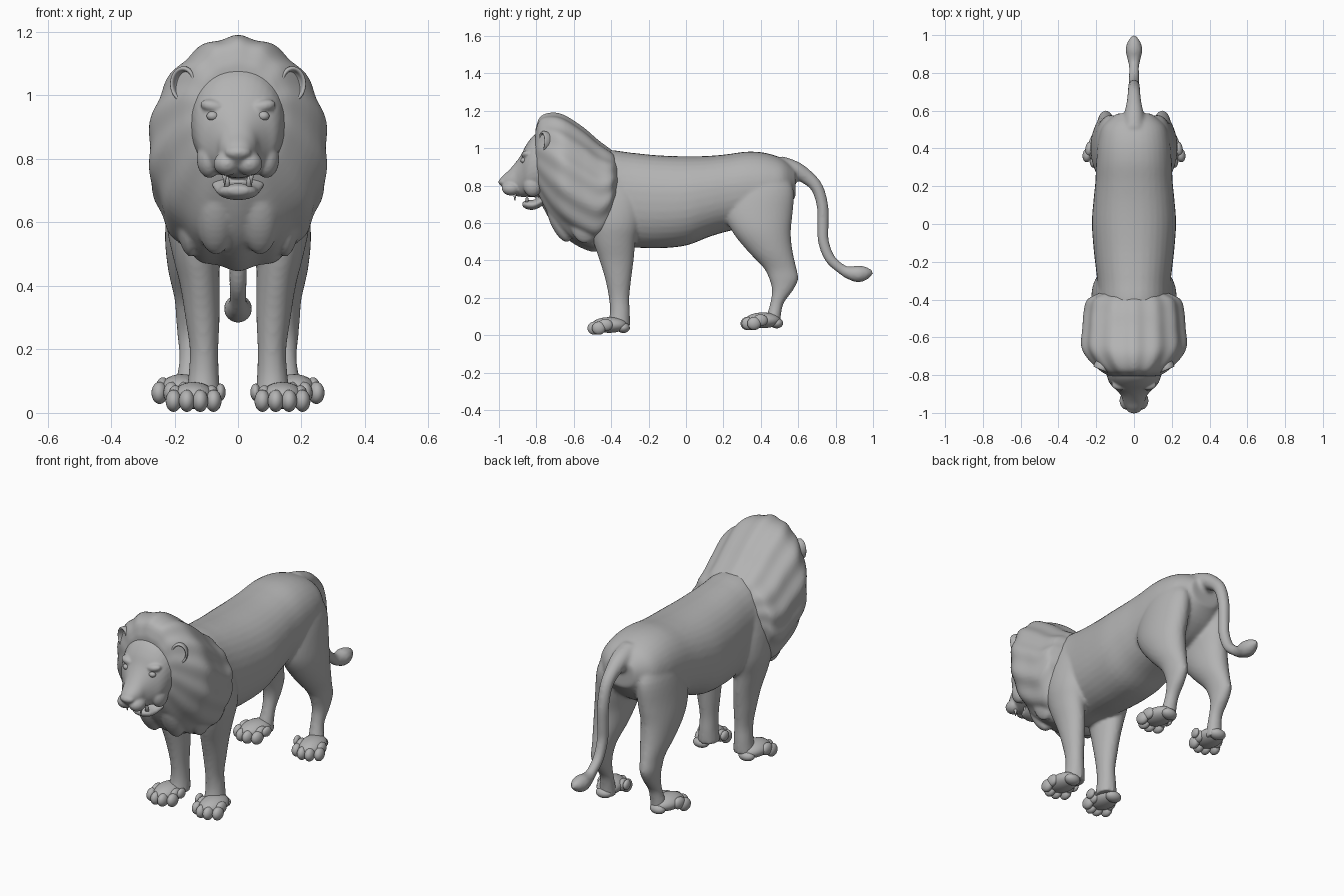
import bpy
import bmesh
from math import cos, sin, pi, copysign
from mathutils import Vector, Matrix, Euler

cube = bpy.data.objects.get("Cube")
if cube:
    bpy.data.objects.remove(cube)

X, Y, Z = Vector((1, 0, 0)), Vector((0, 1, 0)), Vector((0, 0, 1))

stone = bpy.data.materials.new("stone_grey")
stone.use_nodes = True
grey = (0.45, 0.45, 0.45, 1)
stone.diffuse_color = grey
stone.node_tree.nodes["Principled BSDF"].inputs["Base Color"].default_value = grey


def smooth_rows(rows, steps=4):
    """Catmull-Rom interpolation through rows of numbers."""
    result = []
    last = len(rows) - 1
    for i in range(last):
        quad = [rows[max(i - 1, 0)], rows[i], rows[i + 1], rows[min(i + 2, last)]]
        for step in range(steps):
            t = step / steps
            result.append([
                b + t * ((c - a) + t * ((2 * a - 5 * b + 4 * c - d) + t * (3 * (b - c) + d - a))) / 2
                for a, b, c, d in zip(*quad)])
    result.append(rows[-1])
    return result


def loft(bm, rings, sides=36, power=1.0, ripple=0.0, waves=14):
    """Skin rings given as (centre, u, v); ripple adds ridges around the ring."""
    loops = []
    for centre, u, v in rings:
        loop = []
        for k in range(sides):
            angle = 2 * pi * k / sides
            swell = 1 + ripple * cos(waves * (angle - pi / 2))
            c, s = (copysign(abs(f) ** power, f) * swell for f in (cos(angle), sin(angle)))
            loop.append(bm.verts.new(centre + u * c + v * s))
        loops.append(loop)
    for low, high in zip(loops, loops[1:]):
        for k in range(sides):
            n = (k + 1) % sides
            bm.faces.new((low[k], low[n], high[n], high[k]))
    bm.faces.new(loops[0])
    bm.faces.new(loops[-1])
    return [vert for loop in loops for vert in loop]


def along_y(bm, rows, x=0.0, **options):
    """Rows are (y, bottom, top, half width)."""
    rings = [(Vector((x, y, (low + top) / 2)), X * max(half, .004), Z * (top - low) / 2)
             for y, low, top, half in smooth_rows(rows)]
    return loft(bm, rings, **options)


def along_z(bm, rows, side, **options):
    """Rows are (z, front, back, inner, outer)."""
    rings = [(Vector((side * (inner + outer) / 2, (front + back) / 2, z)),
              X * (outer - inner) / 2, Y * (back - front) / 2)
             for z, front, back, inner, outer in smooth_rows(rows)]
    return loft(bm, rings, **options)


def blob(bm, centre, radii, turn=(0, 0, 0)):
    """Ellipsoid."""
    matrix = (Matrix.Translation(centre) @ Euler(turn).to_matrix().to_4x4()
              @ Matrix.Diagonal((*radii, 1)))
    bmesh.ops.create_uvsphere(bm, u_segments=24, v_segments=14, radius=1, matrix=matrix)


def finish(name, bm, voxel=0.0, relax=4):
    """Make the object; a voxel size fuses its overlapping volumes."""
    bmesh.ops.recalc_face_normals(bm, faces=bm.faces[:])
    for face in bm.faces:
        face.smooth = True
    mesh = bpy.data.meshes.new(name)
    bm.to_mesh(mesh)
    bm.free()
    mesh.materials.append(stone)
    obj = bpy.data.objects.new(name, mesh)
    bpy.context.collection.objects.link(obj)
    if voxel:
        fuse = obj.modifiers.new("fuse", 'REMESH')
        fuse.mode = 'VOXEL'
        fuse.voxel_size = voxel
        fuse.use_smooth_shade = True
        soften = obj.modifiers.new("soften", 'SMOOTH')
        soften.factor = 0.5
        soften.iterations = relax
    return obj


# Torso, legs and tail fused into one skin
body = bmesh.new()
along_y(body, [
    (-.62, .6, .9, .1), (-.52, .5, .96, .17), (-.42, .47, .99, .19), (-.3, .47, .977, .195),
    (-.15, .465, .962, .212), (0, .48, .957, .223), (.12, .525, .959, .215),
    (.22, .555, .968, .205), (.33, .58, .982, .2), (.43, .6, .974, .192),
    (.52, .66, .942, .165), (.585, .74, .89, .09)], power=.9)
hind_leg = [
    (.88, .32, .52, .05, .16), (.78, .24, .575, .04, .2), (.65, .21, .57, .04, .222),
    (.55, .25, .56, .055, .23), (.45, .33, .57, .07, .22), (.36, .415, .59, .095, .2),
    (.3, .445, .6, .105, .195), (.24, .46, .572, .11, .19), (.17, .45, .522, .115, .185),
    (.1, .43, .507, .115, .195), (.05, .42, .505, .115, .2)]
fore_leg = [
    (.85, -.5, -.3, .08, .18), (.72, -.53, -.25, .07, .215), (.6, -.515, -.25, .065, .225),
    (.5, -.495, -.27, .06, .207), (.4, -.462, -.28, .058, .182), (.3, -.432, -.293, .058, .166),
    (.2, -.412, -.303, .062, .152), (.12, -.407, -.3, .06, .156), (.05, -.42, -.3, .055, .165)]
for side in (-1, 1):
    along_z(body, hind_leg, side)
    along_z(body, fore_leg, side)

tail = smooth_rows([
    (.5, .9, .06), (.58, .88, .052), (.64, .85, .04), (.7, .79, .033), (.73, .69, .031),
    (.732, .58, .03), (.735, .5, .029), (.77, .41, .028), (.83, .355, .027), (.87, .335, .034),
    (.92, .328, .045), (.965, .333, .034), (1, .338, .008)])
rings = []
for i, (y, z, radius) in enumerate(tail):
    before, after = tail[max(i - 1, 0)], tail[min(i + 1, len(tail) - 1)]
    tangent = Vector((0, after[0] - before[0], after[1] - before[1])).normalized()
    rings.append((Vector((0, y, z)), X * radius, tangent.cross(X) * radius))
loft(body, rings, sides=20)
finish("body", body, voxel=.01)


# Paws: palm, heel, four toes with knuckles, and a dewclaw
def paw(name, x, y, z, yaw, side):
    bm = bmesh.new()
    blob(bm, (0, -.01, .055), (.066, .095, .042))
    blob(bm, (0, .065, .04), (.045, .035, .028))
    blob(bm, (-.085, -.02, .065), (.016, .03, .027))
    for step in (-1.5, -.5, .5, 1.5):
        reach = .012 * step * step - .093
        blob(bm, (step * .042, reach, .038), (.025, .037, .035))
        blob(bm, (step * .038, reach + .035, .055), (.022, .04, .032))
    bm.transform(Matrix.Diagonal((side, 1, 1, 1)) @ Matrix.Translation((x, y, z))
                 @ Matrix.Rotation(yaw, 4, 'Z'))
    finish(name, bm)


for side, word in ((-1, "right"), (1, "left")):
    paw(word + "_fore_paw", .14, -.4, 0, 0, side)
    paw(word + "_hind_paw", .175, .42, .025, .15, side)

# Mane with ridged locks
mane = bmesh.new()
along_y(mane, [
    (-.805, .8, 1.1, .13), (-.78, .72, 1.165, .175), (-.72, .61, 1.186, .24),
    (-.65, .53, 1.172, .28), (-.55, .468, 1.108, .274), (-.47, .455, 1.04, .268),
    (-.41, .53, .996, .255), (-.385, .6, .975, .225), (-.35, .65, .93, .15)],
    sides=112, ripple=.018)
for side in (-1, 1):
    blob(mane, (side * .165, -.54, .61), (.035, .08, .12), (0, side * .15, 0))
    blob(mane, (side * .07, -.68, .62), (.06, .05, .13), (.4, 0, 0))
finish("mane", mane, voxel=.009, relax=2)

# Head with brows, cheeks, muzzle, nose and open lower jaw
head = bmesh.new()
along_y(head, [
    (-.99, .8, .84, .025), (-.975, .785, .857, .04), (-.945, .76, .884, .056),
    (-.91, .745, .925, .068), (-.88, .74, .968, .092), (-.85, .74, 1.025, .124),
    (-.81, .74, 1.072, .142), (-.75, .75, 1.1, .15), (-.66, .8, 1.05, .1)], power=.92)
along_y(head, [
    (-.875, .69, .712, .03), (-.85, .674, .722, .056), (-.81, .672, .726, .068),
    (-.76, .695, .755, .085), (-.69, .72, .82, .095)])
blob(head, (0, -.975, .82), (.042, .028, .022))
for side in (-1, 1):
    blob(head, (side * .035, -.935, .785), (.042, .05, .038))
    blob(head, (side * .075, -.85, .965), (.045, .03, .022), (0, side * -.2, 0))
    blob(head, (side * .09, -.82, .8), (.04, .05, .06))
finish("head", head, voxel=.006)

# Eyes, teeth and cupped ears
eyes, teeth, ears = bmesh.new(), bmesh.new(), bmesh.new()
for side in (-1, 1):
    blob(eyes, (side * .08, -.868, .935), (.019, .017, .015))
    for x, y, z, flip in ((.042, -.915, .742, pi), (.034, -.85, .735, 0)):
        bmesh.ops.create_cone(
            teeth, cap_ends=True, segments=12, radius1=.011, radius2=.002, depth=.045,
            matrix=Matrix.Translation((side * x, y, z)) @ Matrix.Rotation(flip, 4, 'X'))
    ear = along_y(ears, [
        (-.7, 1.02, 1.05, .015), (-.715, .995, 1.075, .034), (-.75, .982, 1.09, .043),
        (-.772, .982, 1.09, .043), (-.772, .992, 1.08, .034), (-.75, 1, 1.07, .028),
        (-.74, 1.03, 1.04, .004)], x=side * .162)
    bmesh.ops.rotate(ears, verts=ear, cent=(side * .162, -.74, 1.035),
                     matrix=Matrix.Rotation(side * .4, 3, 'Z'))
finish("eyes", eyes)
finish("teeth", teeth)
finish("ears", ears)
